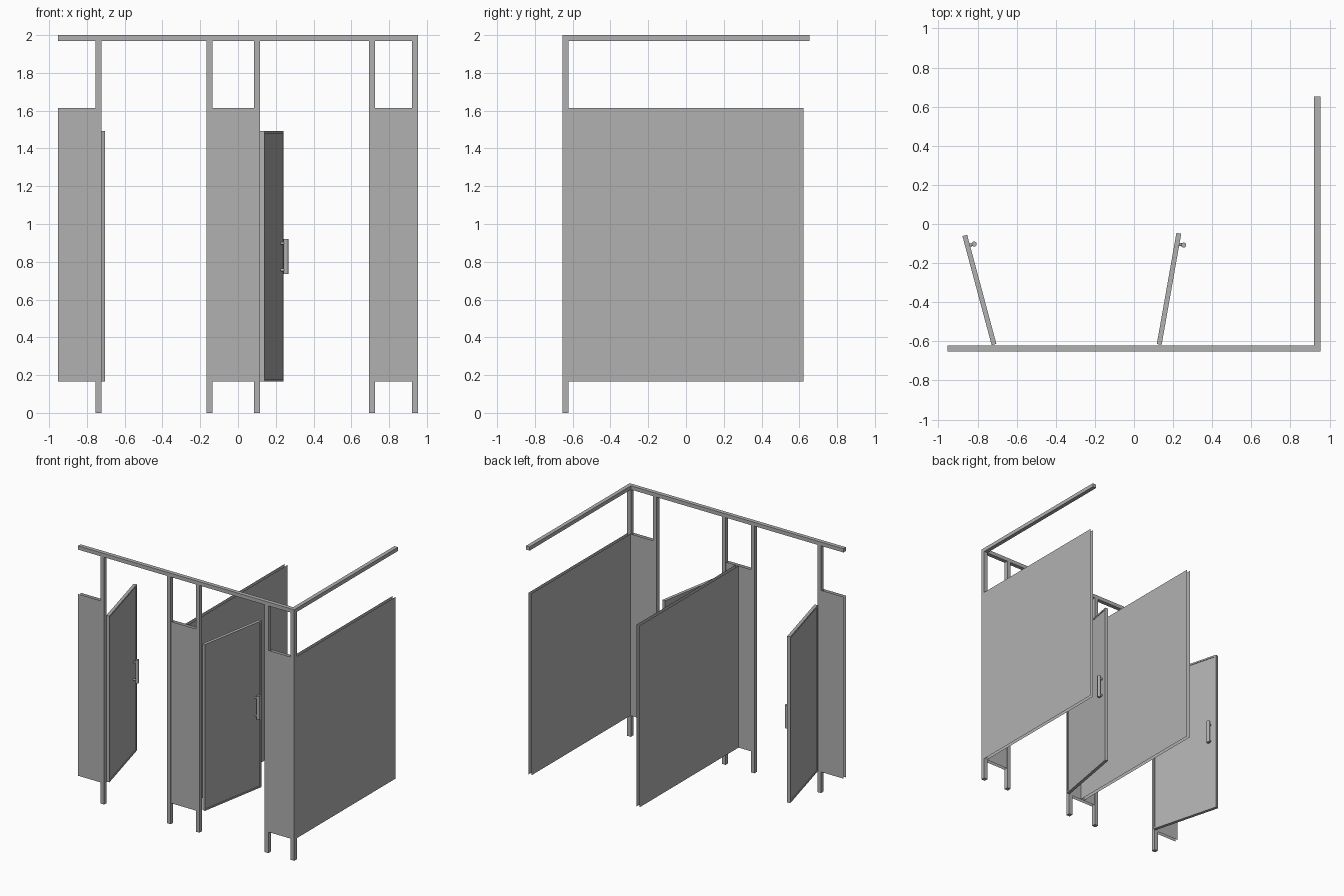
import bpy, bmesh
from math import radians
from mathutils import Matrix, Vector

if "Cube" in bpy.data.objects:
    bpy.data.objects.remove(bpy.data.objects["Cube"])

GREY = bpy.data.materials.new("dark_grey")
GREY.diffuse_color = (0.44, 0.44, 0.44, 1)
GREY.use_nodes = True
GREY.node_tree.nodes["Principled BSDF"].inputs["Base Color"].default_value = GREY.diffuse_color


def box(name, x, y, z, mat=None, open_axis=None):
    """Box from (min, max) ranges; open_axis keeps only the two sheets facing that axis."""
    bpy.ops.mesh.primitive_cube_add(size=1)
    ob = bpy.context.object
    ob.name = name
    ob.data.materials.append(GREY)
    if open_axis is not None:
        bm = bmesh.new()
        bm.from_mesh(ob.data)
        rim = [f for f in bm.faces if abs(f.normal[open_axis]) < 0.5]
        bmesh.ops.delete(bm, geom=rim, context='FACES')
        bm.to_mesh(ob.data)
        bm.free()
    size = Matrix.Diagonal((x[1] - x[0], y[1] - y[0], z[1] - z[0], 1))
    mid = Matrix.Translation(Vector((sum(x), sum(y), sum(z))) / 2)
    ob.data.transform((mat or Matrix()) @ mid @ size)
    return ob


def rod(name, a, b, r, mat):
    """Round rod between two points."""
    a, b = mat @ Vector(a), mat @ Vector(b)
    d = b - a
    bpy.ops.mesh.primitive_cylinder_add(vertices=16, radius=r, depth=d.length)
    ob = bpy.context.object
    ob.name = name
    ob.data.materials.append(GREY)
    ob.data.transform(Matrix.Translation((a + b) / 2) @ d.to_track_quat('Z', 'Y').to_matrix().to_4x4())
    bpy.ops.object.shade_smooth_by_angle()


FRONT = (-0.653, -0.621)
PANEL_Y = (-0.651, -0.623)
PANEL_Z = (0.167, 1.615)

# Overhead rails
box("front_rail", (-0.953, 0.953), FRONT, (1.97, 2))
box("side_rail", (0.921, 0.953), (-0.621, 0.653), (1.97, 2))

# Posts
for i, x in enumerate((-0.739, -0.152, 0.101, 0.709, 0.937)):
    box(f"post_{i + 1}", (x - 0.016, x + 0.016), FRONT, (0, 1.97))

# Fixed front panels between posts: double sheets with open rims
for i, xr in enumerate(((-0.953, -0.755), (-0.136, 0.085), (0.725, 0.921))):
    box(f"front_panel_{i + 1}", xr, PANEL_Y, PANEL_Z, open_axis=1)

# Stall dividers: double sheets with open rims
for name, xr in (("middle_divider", (-0.027, 0.0)), ("side_divider", (0.926, 0.952))):
    box(name, xr, (-0.621, 0.623), PANEL_Z, open_axis=0)


def door(name, hinge_x, angle):
    """Door opened inwards: local y runs along its width, +x side has the handle."""
    m = Matrix.Translation((hinge_x, -0.616, 0)) @ Matrix.Rotation(radians(angle), 4, 'Z')
    w, t, f = 0.577, 0.0125, 0.013
    z0, z1 = 0.167, 1.492
    # Recessed leaf and raised rim
    box(name + "_leaf", (-0.008, 0.008), (f, w - f), (z0 + f, z1 - f), m)
    for side, y in (("hinge", (0, f)), ("latch", (w - f, w))):
        box(f"{name}_{side}_stile", (-t, t), y, (z0, z1), m)
    for side, z in (("bottom", (z0, z0 + f)), ("top", (z1 - f, z1))):
        box(f"{name}_{side}_edge", (-t, t), (f, w - f), z, m)
    # Pull handle on two standoffs
    hy, hx = 0.522, 0.035
    rod(name + "_handle", (hx, hy, 0.735), (hx, hy, 0.92), 0.013, m)
    for z in (0.757, 0.898):
        rod(name + "_handle_standoff", (0.006, hy, z), (hx, hy, z), 0.008, m)


door("left_door", -0.716, 15)
door("right_door", 0.129, -10)
